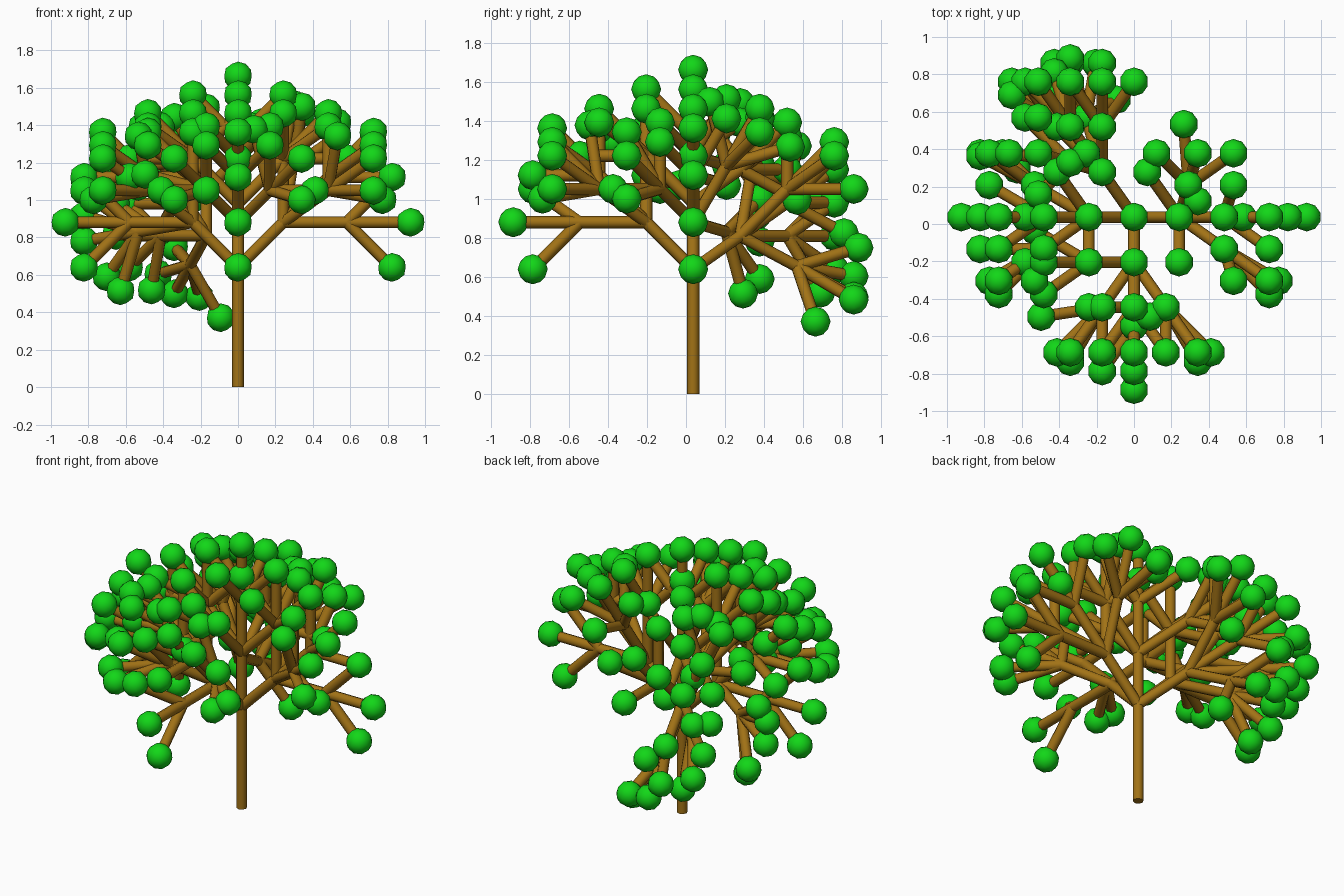
import bpy, bmesh, math
from mathutils import Matrix, Vector

if "Cube" in bpy.data.objects:
    bpy.data.objects.remove(bpy.data.objects["Cube"], do_unlink=True)

STEP = 0.341          # length of every branch
TRUNK = 0.64          # height of the first fork
BRANCH_R, LEAF_R = 0.031, 0.077
DEPTH = 3


def material(name, colour):
    m = bpy.data.materials.new(name)
    m.use_nodes = True
    m.diffuse_color = (*colour, 1)
    m.node_tree.nodes["Principled BSDF"].inputs["Base Color"].default_value = (*colour, 1)
    return m


def finish(name, bm, mat, angle):
    mesh = bpy.data.meshes.new(name)
    bm.to_mesh(mesh)
    bm.free()
    mesh.materials.append(mat)
    obj = bpy.data.objects.new(name, mesh)
    bpy.context.collection.objects.link(obj)
    bpy.ops.object.select_all(action="DESELECT")
    obj.select_set(True)
    bpy.context.view_layer.objects.active = obj
    bpy.ops.object.shade_smooth_by_angle(angle=math.radians(angle))
    return obj


def add_branch(bm, start, end):
    axis = end - start
    place = Matrix.Translation((start + end) / 2) @ axis.to_track_quat("Z", "Y").to_matrix().to_4x4()
    bmesh.ops.create_cone(bm, cap_ends=True, segments=8, radius1=BRANCH_R,
                          radius2=BRANCH_R, depth=axis.length, matrix=place)


def add_leaf(bm, centre):
    bmesh.ops.create_icosphere(bm, subdivisions=2, radius=LEAF_R,
                               matrix=Matrix.Translation(centre))


# Turns at each fork: straight on, to either side, forward, and back with a lean
def turn(axis, degrees):
    return Matrix.Rotation(math.radians(degrees), 3, axis)


lean = turn("Y", -45)
TURNS = [Matrix.Identity(3), turn("Y", 45), lean, turn("X", 45), lean @ turn("X", -45)]

wood, leaves = bmesh.new(), bmesh.new()


def grow(start, heading, level):
    for t in TURNS:
        new_heading = t @ heading
        end = start + new_heading * STEP
        add_branch(wood, start, end)
        if level < DEPTH:
            grow(end, new_heading, level + 1)
        else:
            add_leaf(leaves, end)


# Trunk, then the repeated forks
base = Vector((0, 0.037, 0))
fork = base + Vector((0, 0, TRUNK))
add_branch(wood, base, fork)
grow(fork, Vector((0, 0, 1)), 1)

finish("trunk_and_branches", wood, material("brown bark", (0.36, 0.17, 0.008)), 50)
finish("leaf_balls", leaves, material("bright green", (0.006, 0.68, 0.009)), 50)
